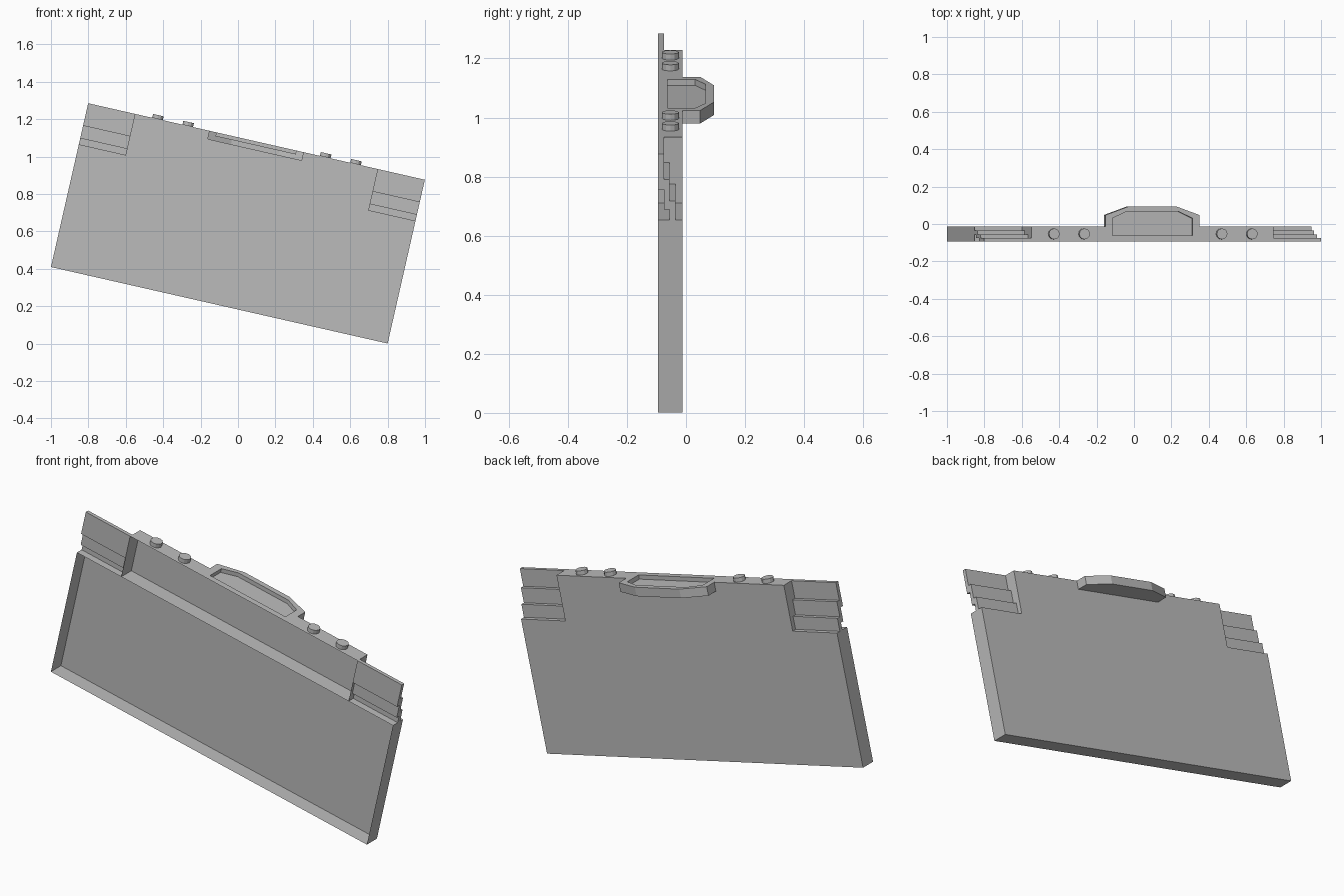
import bpy
import bmesh
import math
from mathutils import Matrix

cube = bpy.data.objects.get("Cube")
if cube:
    bpy.data.objects.remove(cube, do_unlink=True)

HALF, TOP, LEDGE, INNER = 0.923, 0.898, 0.67, 0.664
FRONT, BACK = -0.094, -0.0125
TILT = Matrix.Translation((-0.1, 0, 0.205)) @ Matrix.Rotation(math.radians(12.8), 4, 'Y')

grey = bpy.data.materials.new("light_grey")
grey.use_nodes = True
grey.diffuse_color = (0.5, 0.5, 0.5, 1)
grey.node_tree.nodes["Principled BSDF"].inputs["Base Color"].default_value = (0.5, 0.5, 0.5, 1)


def finish(name, bm):
    bmesh.ops.recalc_face_normals(bm, faces=bm.faces)
    mesh = bpy.data.meshes.new(name)
    bm.to_mesh(mesh)
    bm.free()
    mesh.materials.append(grey)
    obj = bpy.data.objects.new(name, mesh)
    bpy.context.collection.objects.link(obj)
    return obj


def prism(name, outline, low, high):
    """Extrude an x-y outline from height low to high."""
    bm = bmesh.new()
    face = bm.faces.new([bm.verts.new((x, y, low)) for x, y in outline])
    result = bmesh.ops.extrude_face_region(bm, geom=[face])
    verts = [g for g in result["geom"] if isinstance(g, bmesh.types.BMVert)]
    bmesh.ops.translate(bm, verts=verts, vec=(0, 0, high - low))
    return finish(name, bm)


def box(name, x0, x1, y0, y1, low, high):
    return prism(name, [(x0, y0), (x1, y0), (x1, y1), (x0, y1)], low, high)


def mirrored(half):
    return half + [(-x, y) for x, y in reversed(half)]


def combine(target, tool, operation):
    mod = target.modifiers.new(operation, 'BOOLEAN')
    mod.operation = operation
    mod.solver = 'EXACT'
    mod.object = tool
    bpy.context.view_layer.update()
    deps = bpy.context.evaluated_depsgraph_get()
    mesh = bpy.data.meshes.new_from_object(target.evaluated_get(deps))
    target.modifiers.clear()
    target.data = mesh
    bpy.data.objects.remove(tool, do_unlink=True)


def remove_faces(obj, rule):
    bm = bmesh.new()
    bm.from_mesh(obj.data)
    doomed = [f for f in bm.faces if rule(f)]
    bmesh.ops.delete(bm, geom=doomed, context='FACES')
    bm.to_mesh(obj.data)
    bm.free()


def is_front(face):
    return face.normal.y < -0.9 and face.calc_center_median().y < FRONT + 0.002


# Hollow main panel, open at the front
lower = box("lower_panel", -HALF, HALF, FRONT, BACK, 0, LEDGE)
remove_faces(lower, is_front)

# Upper panel with a grip that has a shallow recess in its top
upper = box("upper_panel", -INNER, INNER, FRONT, BACK, LEDGE, TOP)
grip = prism("grip", mirrored([(-0.257, -0.04), (-0.257, 0.048), (-0.13, 0.094)]), 0.853, TOP)
recess = prism("recess", mirrored([(-0.22, -0.062), (-0.22, 0.03), (-0.145, 0.066)]), 0.877, TOP + 0.05)
combine(upper, grip, 'UNION')
combine(upper, recess, 'DIFFERENCE')
remove_faces(upper, lambda f: is_front(f) or f.normal.z < -0.9 and f.calc_center_median().z < LEDGE + 0.01)
parts = [lower, upper]

# Stepped corner plates and round studs on both sides
steps = [(FRONT, -0.075, 0.775, TOP), (-0.075, -0.056, 0.706, 0.81), (-0.056, -0.036, LEDGE, 0.735)]
for side, sign in (("left", 1), ("right", -1)):
    for i, (y0, y1, low, high) in enumerate(steps):
        x0, x1 = sorted((sign * INNER, sign * HALF))
        parts.append(box(f"{side}_corner_plate_{i + 1}", x0, x1, y0, y1, low, high))
    for i, x in enumerate((0.377, 0.543)):
        ring = [(sign * x + 0.029 * math.cos(a), -0.053 + 0.029 * math.sin(a))
                for a in (math.tau * k / 12 for k in range(12))]
        parts.append(prism(f"{side}_stud_{i + 1}", ring, TOP, TOP + 0.021))

# Lean the whole assembly onto its lower corner
for part in parts:
    part.data.transform(TILT)
